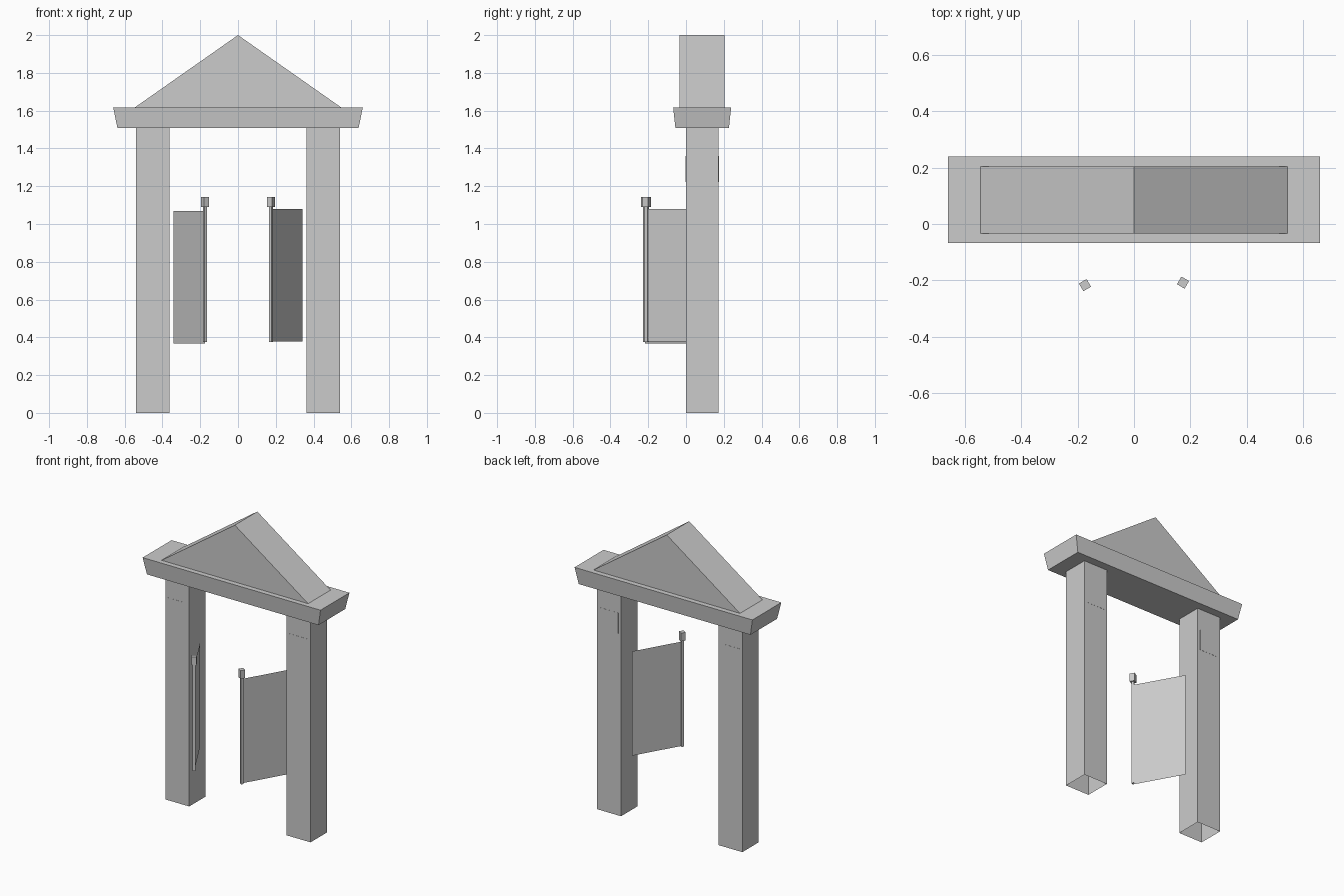
import bpy, bmesh, math
from mathutils import Matrix, Vector

cube = bpy.data.objects.get("Cube")
if cube:
    bpy.data.objects.remove(cube, do_unlink=True)

stone = bpy.data.materials.new("light_grey")
stone.use_nodes = True
GREY = (0.6, 0.6, 0.6, 1)
stone.diffuse_color = GREY
stone.node_tree.nodes["Principled BSDF"].inputs["Base Color"].default_value = GREY


def add_object(name, bm):
    bmesh.ops.recalc_face_normals(bm, faces=bm.faces)
    mesh = bpy.data.meshes.new(name)
    bm.to_mesh(mesh)
    bm.free()
    mesh.materials.append(stone)
    obj = bpy.data.objects.new(name, mesh)
    bpy.context.collection.objects.link(obj)
    return obj


def box(name, low, high, angle=0, flare=(0, 0), open_ends=False):
    """Box between two corners, turned about its own upright axis."""
    low, high = Vector(low), Vector(high)
    size, centre = high - low, (low + high) / 2
    bm = bmesh.new()
    bmesh.ops.create_cube(bm, size=1)
    for v in bm.verts:
        bottom = v.co.z < 0
        v.co = Vector(a * b for a, b in zip(v.co, size))
        if bottom:
            v.co.x -= math.copysign(flare[0], v.co.x)
            v.co.y -= math.copysign(flare[1], v.co.y)
    if open_ends:
        bm.normal_update()
        ends = [f for f in bm.faces if abs(f.normal.z) > 0.9]
        bmesh.ops.delete(bm, geom=ends, context='FACES_ONLY')
    bm.transform(Matrix.Translation(centre) @ Matrix.Rotation(angle, 4, 'Z'))
    return add_object(name, bm)


def post_box(name, x, y, half, z0, z1, angle):
    return box(name, (x - half, y - half, z0), (x + half, y + half, z1), angle)


# Lintel with sloping sides
BEAM_Z, ROOF_Z = 1.507, 1.618
box("lintel", (-0.661, -0.068, BEAM_Z), (0.661, 0.239, ROOF_Z), flare=(0.023, 0.012))

# Triangular pediment
bm = bmesh.new()
profile = [(-0.545, ROOF_Z), (0.545, ROOF_Z), (0, 2)]
front = bm.faces.new([bm.verts.new((x, -0.034, z)) for x, z in profile])
ext = bmesh.ops.extrude_face_region(bm, geom=[front], use_keep_orig=True)
back = [g for g in ext["geom"] if isinstance(g, bmesh.types.BMVert)]
bmesh.ops.translate(bm, verts=back, vec=(0, 0.239, 0))
add_object("pediment", bm)

for side, label in ((-1, "right"), (1, "left")):
    # Hollow pillar with square panels front and back
    cx, cy, half = side * 0.451, 0.086, 0.089
    box(f"{label}_pillar", (cx - half, cy - half + 0.002, 0),
        (cx + half, cy + half - 0.002, BEAM_Z), open_ends=True)
    for face_y, where in ((cy - half + 0.002, "front"), (cy + half - 0.002, "back")):
        box(f"{label}_pillar_{where}_panel", (cx - 0.069, face_y - 0.001, 1.222),
            (cx + 0.069, face_y + 0.001, 1.361))

    # Swung-open gate leaf, a single sheet
    post_y = -0.2125 + side * 0.0045
    post_x = side * 0.174
    drop = 0.368 if side < 0 else 0.378
    bm = bmesh.new()
    hinge, edge = (side * 0.342, 0.083), (post_x, post_y)
    bm.faces.new([bm.verts.new((x, y, z)) for (x, y), z in (
        (hinge, drop), (edge, drop), (edge, drop + 0.701), (hinge, drop + 0.701))])
    add_object(f"{label}_gate_leaf", bm)

    # Gate post and its cap
    turn = -side * math.radians(30)
    post_box(f"{label}_gate_post", post_x, post_y, 0.008, 0.375, 1.09, turn)
    post_box(f"{label}_gate_post_cap", post_x, post_y, 0.0157, 1.089, 1.144, turn)
